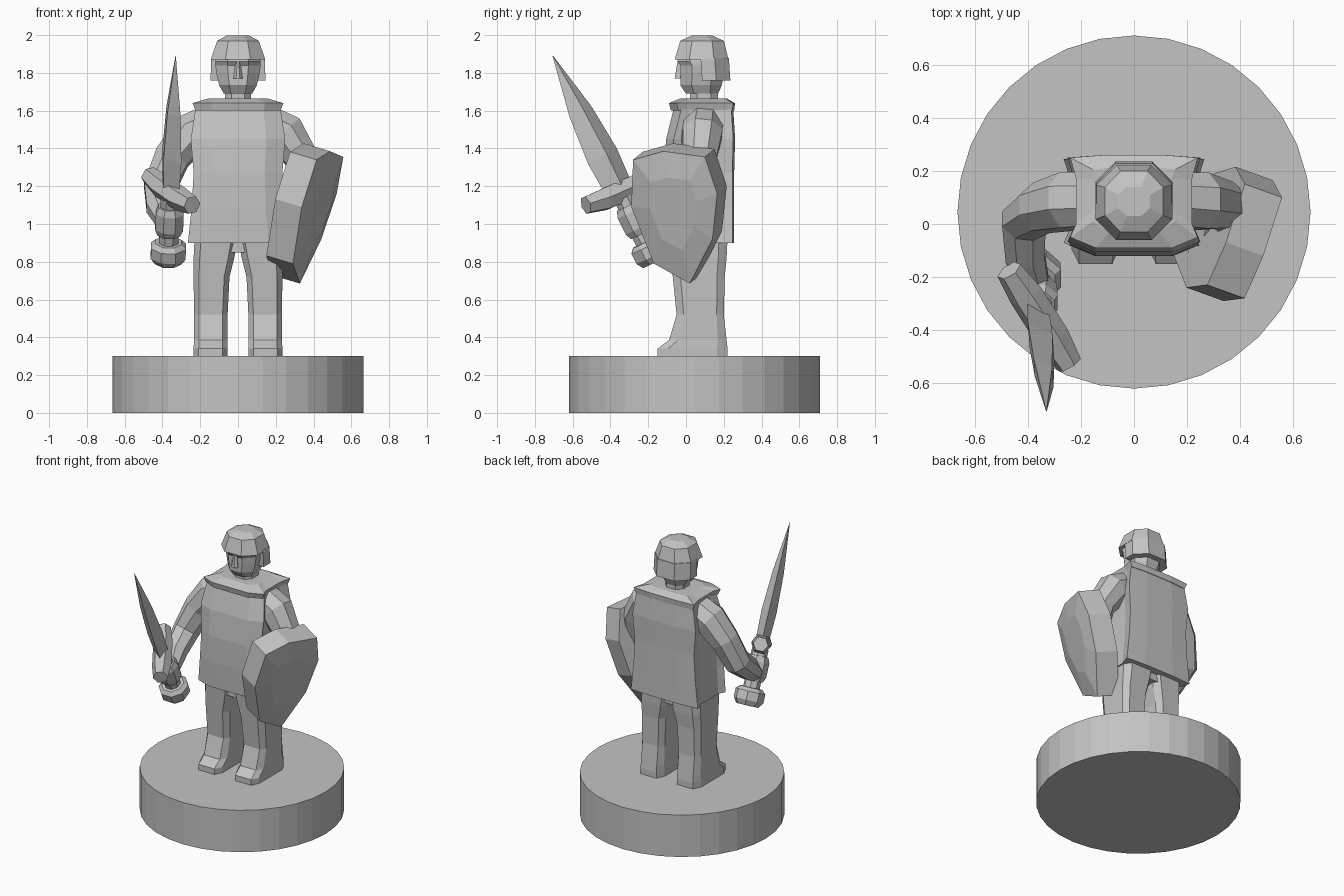
import bpy, bmesh, math
from mathutils import Vector

if "Cube" in bpy.data.objects:
    bpy.data.objects.remove(bpy.data.objects["Cube"])

stone = bpy.data.materials.new("plain_grey")
stone.diffuse_color = (0.55, 0.55, 0.55, 1)
stone.use_nodes = True
stone.node_tree.nodes["Principled BSDF"].inputs["Base Color"].default_value = stone.diffuse_color


def finish(name, bm):
    bmesh.ops.recalc_face_normals(bm, faces=bm.faces)
    me = bpy.data.meshes.new(name)
    bm.to_mesh(me)
    bm.free()
    me.materials.append(stone)
    ob = bpy.data.objects.new(name, me)
    bpy.context.collection.objects.link(ob)
    return ob


def loft(name, rings):
    """Skin equal-length rings of points and cap both ends."""
    bm = bmesh.new()
    rows = [[bm.verts.new(p) for p in ring] for ring in rings]
    n = len(rows[0])
    for a, b in zip(rows, rows[1:]):
        for i in range(n):
            j = (i + 1) % n
            bm.faces.new((a[i], a[j], b[j], b[i]))
    bm.faces.new(rows[0][::-1])
    bm.faces.new(rows[-1])
    return finish(name, bm)


def oct_ring(x0, x1, y0, y1, z, c):
    """Rectangle with chamfered corners; c is the chamfer as a share of each side."""
    cx, cy = c * (x1 - x0), c * (y1 - y0)
    return [(x0 + cx, y0, z), (x1 - cx, y0, z), (x1, y0 + cy, z), (x1, y1 - cy, z),
            (x1 - cx, y1, z), (x0 + cx, y1, z), (x0, y1 - cy, z), (x0, y0 + cy, z)]


def tube(name, stops, sides=8, flat=1.0, side_dir=(1, 0, 0)):
    """Tube through (x, y, z, radius) stops; flat thins it across side_dir."""
    pts = [Vector(s[:3]) for s in stops]
    rings = []
    for i, s in enumerate(stops):
        t = (pts[min(i + 1, len(pts) - 1)] - pts[max(i - 1, 0)]).normalized()
        u = Vector(side_dir)
        u = (u - t * u.dot(t)).normalized()
        v = t.cross(u) * flat
        off = 0 if sides == 4 else math.pi / sides
        rings.append([pts[i] + s[3] * (u * math.cos(a) + v * math.sin(a))
                      for a in (off + 2 * math.pi * k / sides for k in range(sides))])
    return loft(name, rings)


# Round base
loft("base", [[(0.665 * math.cos(k * math.pi / 16), 0.045 + 0.665 * math.sin(k * math.pi / 16), z)
               for k in range(32)] for z in (0, 0.3)])

# Legs with feet, mirrored: height, inner x, outer x, front y, back y
leg = [(0.30, 0.055, 0.235, -0.15, 0.22), (0.34, 0.055, 0.235, -0.15, 0.22),
       (0.385, 0.055, 0.233, -0.09, 0.215), (0.52, 0.055, 0.233, -0.05, 0.20),
       (0.72, 0.045, 0.235, -0.07, 0.205), (0.82, 0.02, 0.235, -0.08, 0.215),
       (0.92, 0.0, 0.23, -0.09, 0.22)]
for side, s in (("left", 1), ("right", -1)):
    loft(side + "_leg", [oct_ring(s * a, s * b, f, k, z, 0.15) for z, a, b, f, k in leg])
loft("hips", [oct_ring(-0.22, 0.22, -0.07, 0.2, z, 0.15) for z in (0.85, 0.95)])


# Tunic with flared front and back panels
def tunic_ring(z, w, f, back=0.255):
    half = [(0.6 * w, f), (w, f + 0.04), (0.91 * w, f + 0.09), (0.91 * w, 0.17), (w, back - 0.01),
            (0.45 * w, back)]
    return [(x, y, z) for x, y in half] + [(-x, y, z) for x, y in half[::-1]]


loft("tunic", [tunic_ring(0.90, 0.265, -0.11), tunic_ring(1.09, 0.245, -0.12),
               tunic_ring(1.27, 0.235, -0.12), tunic_ring(1.45, 0.25, -0.105, 0.26),
               tunic_ring(1.61, 0.225, -0.065, 0.25)])
loft("shoulder_collar", [tunic_ring(1.60, 0.225, -0.08, 0.255), tunic_ring(1.64, 0.24, -0.09, 0.26),
                         tunic_ring(1.665, 0.155, -0.03, 0.215)])

# Neck, head and nose
loft("neck", [oct_ring(-0.07, 0.07, 0.02, 0.17, z, 0.25) for z in (1.63, 1.72)])
loft("head", [oct_ring(-0.075, 0.075, 0.0, 0.17, 1.69, 0.25),
              oct_ring(-0.10, 0.10, -0.03, 0.19, 1.735, 0.27),
              oct_ring(-0.115, 0.115, -0.03, 0.2, 1.80, 0.27),
              oct_ring(-0.12, 0.12, -0.03, 0.2, 1.84, 0.27),
              oct_ring(-0.12, 0.12, -0.045, 0.2, 1.86, 0.27),
              oct_ring(-0.11, 0.11, -0.04, 0.2, 1.90, 0.27)])
loft("nose", [oct_ring(-0.024, 0.024, -0.06, 0.0, 1.77, 0.3),
              oct_ring(-0.012, 0.012, -0.045, 0.0, 1.86, 0.3)])

# Helmet cap and the guard round the back and sides
loft("helmet_cap", [oct_ring(-0.145, 0.145, -0.06, 0.225, 1.87, 0.27),
                    oct_ring(-0.11, 0.11, -0.03, 0.2, 1.97, 0.27),
                    oct_ring(-0.06, 0.06, 0.03, 0.14, 1.997, 0.27)])
guard = [(-0.145, 0.085), (-0.145, 0.16), (-0.07, 0.235), (0.07, 0.235), (0.145, 0.16),
         (0.145, 0.085), (0.105, 0.085), (-0.105, 0.085)]
loft("helmet_neck_guard", [[(x, y, 1.76) for x, y in guard],
                           [(x * 0.985, y - 0.008, 1.88) for x, y in guard]])

# Arms
tube("right_arm", [(-0.16, 0.09, 1.52, 0.11), (-0.25, 0.085, 1.48, 0.115), (-0.35, 0.06, 1.35, 0.10),
                   (-0.415, 0.01, 1.19, 0.09), (-0.41, -0.12, 1.09, 0.08), (-0.375, -0.23, 1.01, 0.06)])
tube("left_arm", [(0.16, 0.09, 1.52, 0.11), (0.25, 0.085, 1.48, 0.115), (0.34, 0.07, 1.34, 0.095),
                  (0.36, 0.03, 1.16, 0.085), (0.32, -0.06, 1.06, 0.075), (0.25, -0.13, 0.98, 0.06)])

# Sword, laid out along one axis from pommel to tip
P, T = Vector((-0.37, -0.18, 0.83)), Vector((-0.33, -0.705, 1.89))
across = Vector((0.23, -0.36, -0.16)).normalized()


def along(f, r):
    return (*P.lerp(T, f), r)


tube("pommel", [along(-0.03, 0.075), along(0.0, 0.1), along(0.05, 0.1), along(0.07, 0.075)])
tube("grip", [along(0.05, 0.055), along(0.29, 0.055)])
tube("right_hand", [along(0.11, 0.065), along(0.14, 0.08), along(0.22, 0.08), along(0.25, 0.065)])
tube("blade", [along(0.29, 0.085), along(0.5, 0.1), along(0.72, 0.075), along(1.0, 0.002)],
     sides=4, flat=0.5, side_dir=across)
mid = P.lerp(T, 0.31)
axis = (T - P).normalized()
tube("crossguard", [(*(mid + across * d + axis * abs(d) * 0.1), r)
                    for d, r in ((-0.225, 0.05), (-0.1, 0.065), (0.1, 0.065), (0.225, 0.05))],
     sides=6, side_dir=axis)

# Shield: outline on a tilted plane, bulged front, thick rim
outline = [(-0.28, 1.34), (-0.12, 1.385), (0.10, 1.355), (0.165, 1.16), (0.14, 0.92),
           (0.02, 0.685), (-0.17, 0.79), (-0.29, 1.09)]
normal = Vector((1, -0.36, -0.3)).normalized()
face = [Vector((0.115 + 0.36 * y + 0.3 * z, y, z)) for y, z in outline]
centre = sum(face, Vector()) / len(face)
loft("shield", [[p - normal * 0.155 for p in face], face,
                [centre + (p - centre) * 0.55 + normal * 0.025 for p in face]])
